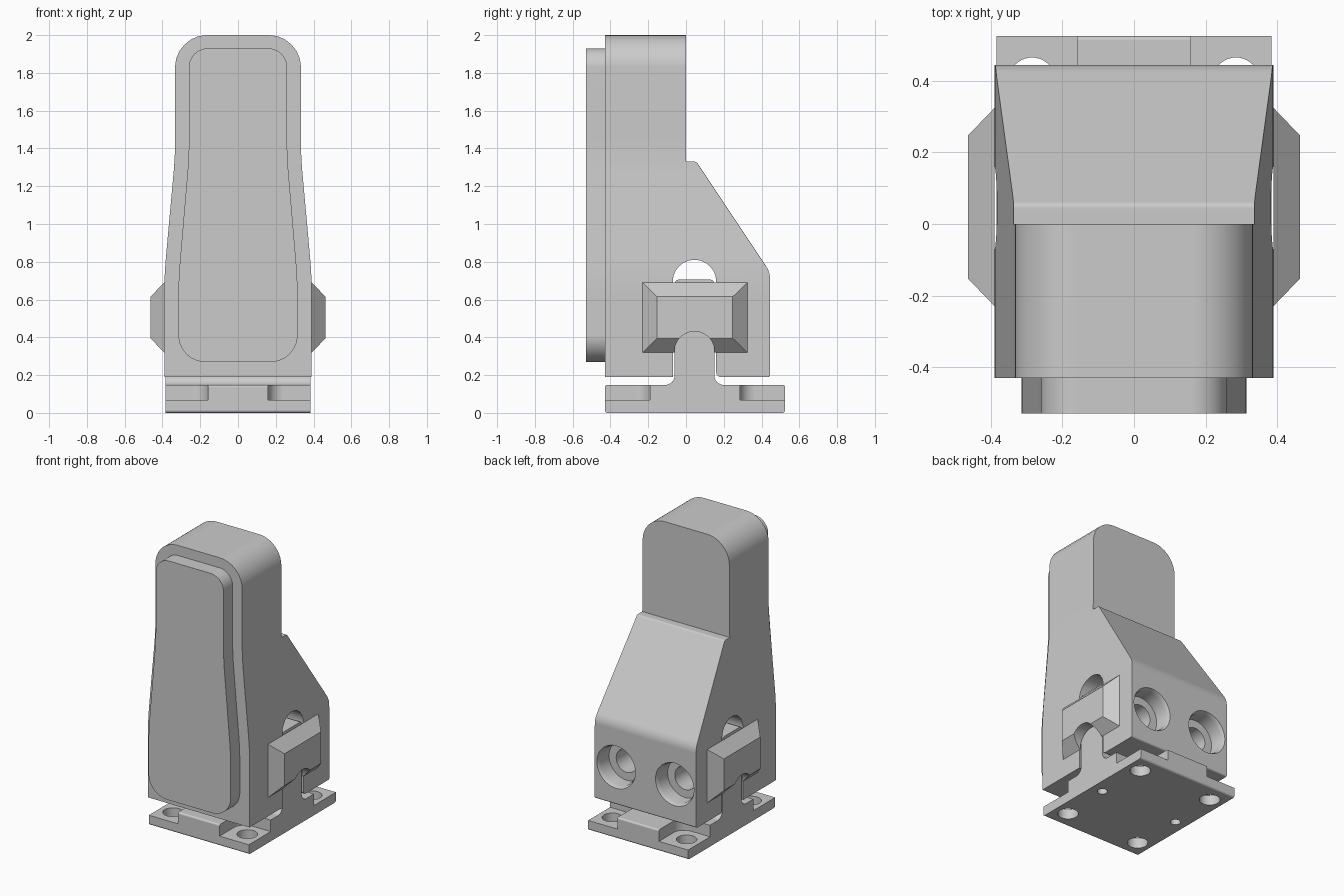
import bpy, bmesh, math
from mathutils import Vector, Matrix

cube = bpy.data.objects.get("Cube")
if cube:
    bpy.data.objects.remove(cube, do_unlink=True)

grey = bpy.data.materials.new("plain_grey")
grey.use_nodes = True
GREY = (0.6, 0.6, 0.6, 1)
grey.diffuse_color = GREY
grey.node_tree.nodes["Principled BSDF"].inputs["Base Color"].default_value = GREY

MID_Y = 0.0475  # centre line of the foot plate


def rounded(points, seg=8):
    """Outline from (a, b, radius) corners."""
    out = []
    for i, (a, b, r) in enumerate(points):
        p = Vector((a, b))
        if r == 0:
            out.append(p)
            continue
        u = (Vector(points[i - 1][:2]) - p).normalized()
        v = (Vector(points[(i + 1) % len(points)][:2]) - p).normalized()
        half = u.angle(v) / 2
        c = p + (u + v).normalized() * (r / math.sin(half))
        s, e = p + u * (r / math.tan(half)) - c, p + v * (r / math.tan(half)) - c
        out += [c + s.lerp(e, k / seg).normalized() * r for k in range(seg + 1)]
    return out


def mirrored(half):
    return half + [(-a, b, r) for a, b, r in reversed(half)]


def finish(name, bm):
    bmesh.ops.recalc_face_normals(bm, faces=bm.faces)
    mesh = bpy.data.meshes.new(name)
    bm.to_mesh(mesh)
    bm.free()
    mesh.materials.append(grey)
    ob = bpy.data.objects.new(name, mesh)
    bpy.context.collection.objects.link(ob)
    return ob


def prism(name, outline, axis, lo, hi):
    """Extrude a flat outline along an axis."""
    place = {"x": lambda p, d: (d, p[0], p[1]),
             "y": lambda p, d: (p[0], d, p[1]),
             "z": lambda p, d: (p[0], p[1], d)}[axis]
    bm = bmesh.new()
    face = bm.faces.new([bm.verts.new(place(p, lo)) for p in outline])
    new = bmesh.ops.extrude_face_region(bm, geom=[face])["geom"]
    bmesh.ops.translate(bm, verts=[v for v in new if isinstance(v, bmesh.types.BMVert)],
                        vec=place((0, 0), hi - lo))
    return finish(name, bm)


def rod(axis, centre, lo, hi, r1, r2=None):
    """Round cutter, optionally tapered, along an axis."""
    turn = {"x": Matrix.Rotation(math.pi / 2, 4, "Y"),
            "y": Matrix.Rotation(-math.pi / 2, 4, "X"),
            "z": Matrix.Identity(4)}[axis]
    bm = bmesh.new()
    bmesh.ops.create_cone(bm, cap_ends=True, segments=40, radius1=r1,
                          radius2=r2 or r1, depth=hi - lo)
    pos = Vector(centre)
    pos["xyz".index(axis)] = (lo + hi) / 2
    bm.transform(Matrix.Translation(pos) @ turn)
    return finish("cutter", bm)


def combine(target, cutter, operation="DIFFERENCE"):
    mod = target.modifiers.new("cut", "BOOLEAN")
    mod.operation, mod.object, mod.solver = operation, cutter, "EXACT"
    bpy.context.view_layer.objects.active = target
    bpy.ops.object.modifier_apply(modifier=mod.name)
    bpy.data.objects.remove(cutter, do_unlink=True)


# Main body: tapered front outline crossed with the slotted side outline
body = prism("body", rounded(mirrored([
    (0.39, 0, 0), (0.39, 0.73, 2), (0.333, 1.36, 2), (0.333, 2, 0.17)])), "y", -0.6, 0.6)
side = prism("cutter", rounded([
    (-0.43, 0.19, 0), (-0.07, 0.19, 0), (-0.07, 0.81, 0.114), (0.16, 0.81, 0.114),
    (0.16, 0.19, 0.025), (0.445, 0.19, 0.012), (0.445, 0.745, 0.12),
    (0.055, 1.33, 0.02), (0, 1.33, 0), (0, 2.1, 0), (-0.43, 2.1, 0)]), "x", -0.5, 0.5)
combine(body, side, "INTERSECT")

# Soften the rear edges of the body
bm = bmesh.new()
bm.from_mesh(body.data)
bmesh.ops.remove_doubles(bm, verts=bm.verts, dist=0.0002)
rear = [e for e in bm.edges
        if len(e.link_faces) == 2 and e.calc_face_angle_signed() > 0.6
        and all(v.co.y > -0.005 and not (v.co.z < 0.82 and v.co.y < 0.2) for v in e.verts)]
bmesh.ops.bevel(bm, geom=rear, offset=0.01, segments=2, profile=0.5,
                affect="EDGES", clamp_overlap=True)
bm.to_mesh(body.data)
bm.free()

# Stepped bolt recesses in the back
for sx in (-1, 1):
    at = (sx * 0.225, 0, 0.45)
    combine(body, rod("y", at, 0.42, 0.46, 0.135, 0.155))
    combine(body, rod("y", at, 0.33, 0.43, 0.135))
    combine(body, rod("y", at, 0.19, 0.35, 0.08))

# Raised front pad
pad = prism("front_pad", rounded(mirrored([
    (0.315, 0.27, 0.14), (0.315, 0.71, 2), (0.26, 1.36, 2), (0.26, 1.93, 0.1)])),
    "y", -0.53, -0.425)

# Foot plate with its upright tongue
foot = prism("foot_plate", rounded([
    (-0.43, 0, 0.015), (0.525, 0, 0.015), (0.525, 0.148, 0.012), (0.15, 0.148, 0.05),
    (0.15, 0.705, 0.02), (-0.06, 0.705, 0.02), (-0.06, 0.148, 0.05),
    (-0.43, 0.148, 0.012)]), "x", -0.384, 0.384)

# Corner pockets, bolt holes and dowel holes in the foot
for sx in (-1, 1):
    for sy in (-1, 1):
        corner = [(0.16, 0.2375, 0.08), (0.6, 0.2375, 0), (0.6, 0.7, 0), (0.16, 0.7, 0)]
        outline = rounded([(sx * a, MID_Y + sy * b, r) for a, b, r in corner])
        combine(foot, prism("cutter", outline, "z", 0.068, 0.18))
        combine(foot, rod("z", (sx * 0.285, MID_Y + sy * 0.353, 0), -0.1, 0.12, 0.065))
    combine(foot, rod("z", (sx * 0.3, MID_Y, 0), -0.1, 0.25, 0.032))

# Sloped side blocks with an arched notch over the tongue
blocks = []
for sx, label in ((1, "left"), (-1, "right")):
    bm = bmesh.new()
    bmesh.ops.create_cube(bm, size=1)
    for v in bm.verts:
        outer = v.co.x * sx > 0
        half_y, half_z = (0.2, 0.11) if outer else (0.277, 0.185)
        v.co = (sx * (0.464 if outer else 0.39),
                MID_Y + math.copysign(half_y, v.co.y),
                0.505 + math.copysign(half_z, v.co.z))
    block = finish(label + "_side_block", bm)
    combine(block, rod("x", (0, 0.045, 0.325), -0.6, 0.6, 0.106))
    blocks.append(block)

# Smooth curved areas, keep edges crisp
for ob in [body, pad, foot] + blocks:
    bpy.ops.object.select_all(action="DESELECT")
    ob.select_set(True)
    bpy.context.view_layer.objects.active = ob
    bpy.ops.object.shade_smooth_by_angle(angle=math.radians(30))
    ob.modifiers.new("flat_normals", "WEIGHTED_NORMAL").keep_sharp = True
